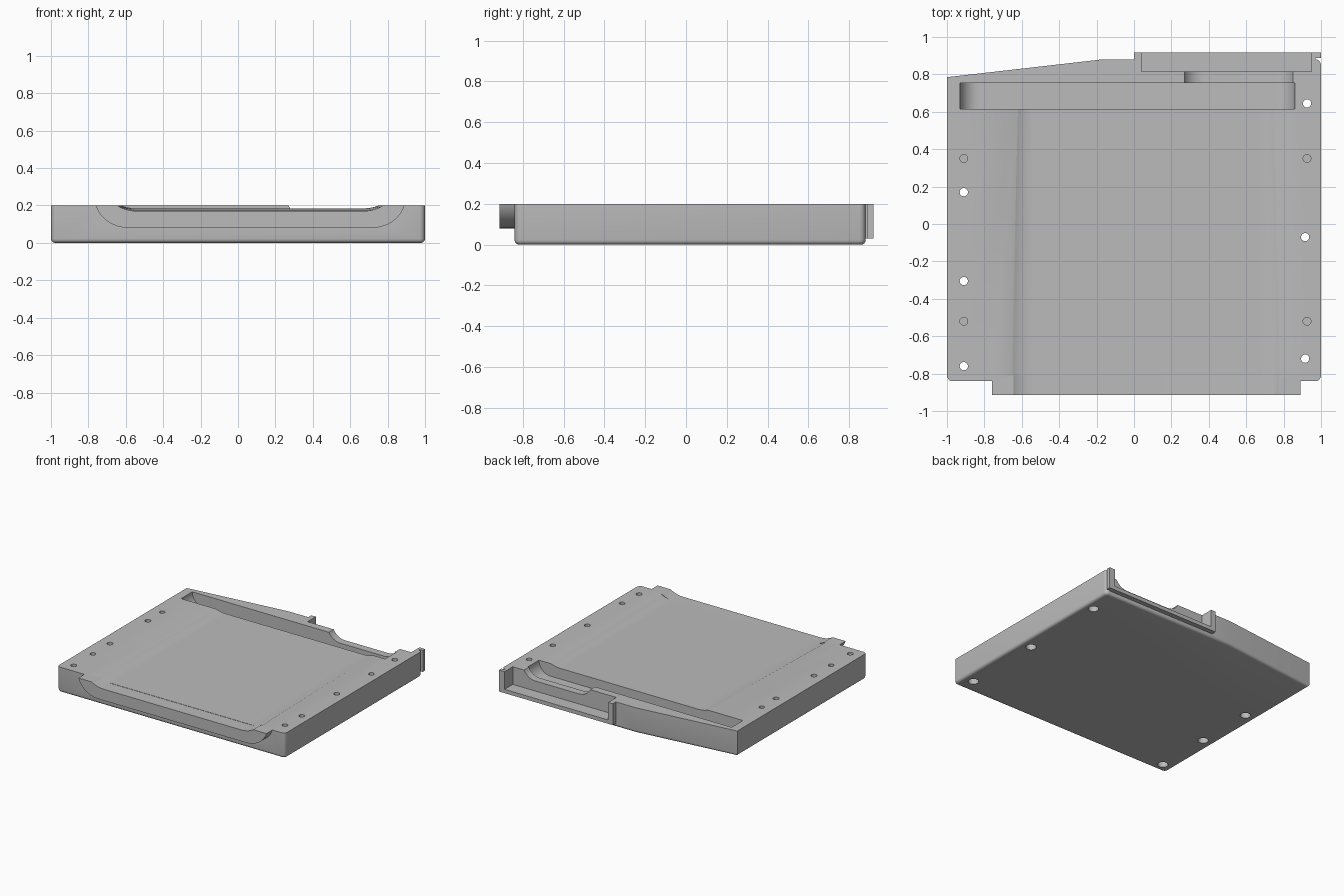
import bpy
import bmesh
import math

if "Cube" in bpy.data.objects:
    bpy.data.objects.remove(bpy.data.objects["Cube"], do_unlink=True)

grey = bpy.data.materials.new("plain_grey")
grey.use_nodes = True
colour = (0.5, 0.5, 0.5, 1)
grey.diffuse_color = colour
grey.node_tree.nodes["Principled BSDF"].inputs["Base Color"].default_value = colour
TOP = 0.2
ABOVE = 0.3


def add_object(name, bm):
    bmesh.ops.recalc_face_normals(bm, faces=bm.faces[:])
    mesh = bpy.data.meshes.new(name)
    bm.to_mesh(mesh)
    bm.free()
    mesh.materials.append(grey)
    obj = bpy.data.objects.new(name, mesh)
    bpy.context.collection.objects.link(obj)
    return obj


def loft(name, start, end):
    """Solid between two matching rings of points."""
    bm = bmesh.new()
    a = [bm.verts.new(p) for p in start]
    b = [bm.verts.new(p) for p in end]
    bm.faces.new(a)
    bm.faces.new(b)
    for i in range(len(a)):
        j = (i + 1) % len(a)
        bm.faces.new((a[i], a[j], b[j], b[i]))
    return add_object(name, bm)


def box(name, x0, x1, y0, y1, z0, z1):
    ring = [(x0, y0), (x1, y0), (x1, y1), (x0, y1)]
    return loft(name, [(x, y, z0) for x, y in ring], [(x, y, z1) for x, y in ring])


def trough(x0, x1, y, floor, run, top, sweep=90):
    """Round-cornered trough outline across x, reaching full width at TOP."""
    s = math.radians(sweep)
    steps = 10
    arc = []
    for i in range(steps + 1):
        t = s * (1 - i / steps)
        arc.append((run * (1 - math.sin(t) / math.sin(s)),
                    floor + (TOP - floor) * (1 - math.cos(t)) / (1 - math.cos(s))))
    pts = [(x0 + d, z) for d, z in arc] + [(x1 - d, z) for d, z in reversed(arc)]
    if top > TOP:
        pts = [(x0, top)] + pts + [(x1, top)]
    return [(x, y, z) for x, z in pts]


def cylinder(name, x, y, z0, z1, radius):
    ring = [(x + radius * math.cos(i * math.tau / 24),
             y + radius * math.sin(i * math.tau / 24)) for i in range(24)]
    return loft(name, [(px, py, z0) for px, py in ring], [(px, py, z1) for px, py in ring])


def combine(target, other, operation):
    mod = target.modifiers.new(operation.lower(), "BOOLEAN")
    mod.operation = operation
    mod.solver = "EXACT"
    mod.object = other
    bpy.context.view_layer.objects.active = target
    bpy.ops.object.modifier_apply(modifier=mod.name)
    bpy.data.objects.remove(other, do_unlink=True)


# Main slab with a slanted back edge, rounded corners and rounded underside
outline = [(-1, -0.84), (1, -0.84), (1, 0.88), (-0.17, 0.88), (-1, 0.785)]
bm = bmesh.new()
base = bm.faces.new([bm.verts.new((x, y, 0)) for x, y in outline])
ext = bmesh.ops.extrude_face_region(bm, geom=[base])
bmesh.ops.translate(bm, vec=(0, 0, TOP),
                    verts=[v for v in ext["geom"] if isinstance(v, bmesh.types.BMVert)])
corners = [e for e in bm.edges if abs(e.verts[0].co.z - e.verts[1].co.z) > 0.1
           and (e.verts[0].co.y < 0 or e.verts[0].co.x > 0.9)]
bmesh.ops.bevel(bm, geom=corners, offset=0.03, segments=5, profile=0.5, affect="EDGES")
under = [e for e in bm.edges if all(v.co.z < 0.001 for v in e.verts)]
bmesh.ops.bevel(bm, geom=under, offset=0.022, segments=4, profile=0.5, affect="EDGES")
tray = add_object("tray", bm)

# Front lip and rear holder
combine(tray, loft("front_lip", trough(-0.76, 0.89, -0.915, 0.08, 0.175, TOP, 75),
                   trough(-0.76, 0.89, -0.8, 0.08, 0.175, TOP, 75)), "UNION")
combine(tray, box("holder_base", 0, 0.97, 0.78, 0.9, 0.03, TOP), "UNION")
combine(tray, box("holder_plate", 0, 1, 0.888, 0.918, 0.03, TOP), "UNION")

# Shallow tapering channel, cross groove, notch and rear recess
cuts = [
    loft("channel", trough(-0.655, 0.785, -0.81, 0.172, 0.11, ABOVE, 40),
         trough(-0.62, 0.75, 0.65, 0.185, 0.08, ABOVE, 40)),
    loft("channel_mouth", trough(-0.645, 0.775, -1, 0.17, 0.11, ABOVE, 45),
         trough(-0.645, 0.775, -0.805, 0.17, 0.11, ABOVE, 45)),
    loft("cross_groove", trough(-0.93, 0.86, 0.615, 0.1, 0.1, ABOVE),
         trough(-0.93, 0.86, 0.755, 0.1, 0.1, ABOVE)),
    loft("rear_notch", trough(0.27, 0.85, 0.7, 0.14, 0.1, ABOVE, 65),
         trough(0.27, 0.85, 0.86, 0.14, 0.1, ABOVE, 65)),
    box("rear_recess", 0.04, 0.95, 0.815, 1, 0.06, ABOVE),
]

# Counterbored through holes and shallow blind holes
for x, y in [(0.925, 0.645), (0.915, -0.07), (0.915, -0.72),
             (-0.91, 0.17), (-0.91, -0.305), (-0.91, -0.76)]:
    cuts.append(cylinder("screw_hole", x, y, -0.1, ABOVE, 0.022))
    cuts.append(cylinder("counterbore", x, y, -0.1, 0.05, 0.038))
for x in (-0.91, 0.925):
    for y in (-0.52, 0.35):
        cuts.append(cylinder("blind_hole", x, y, 0.1, ABOVE, 0.021))
for cutter in cuts:
    combine(tray, cutter, "DIFFERENCE")

bpy.ops.object.select_all(action="DESELECT")
tray.select_set(True)
bpy.context.view_layer.objects.active = tray
bpy.ops.object.shade_smooth_by_angle(angle=math.radians(30))
